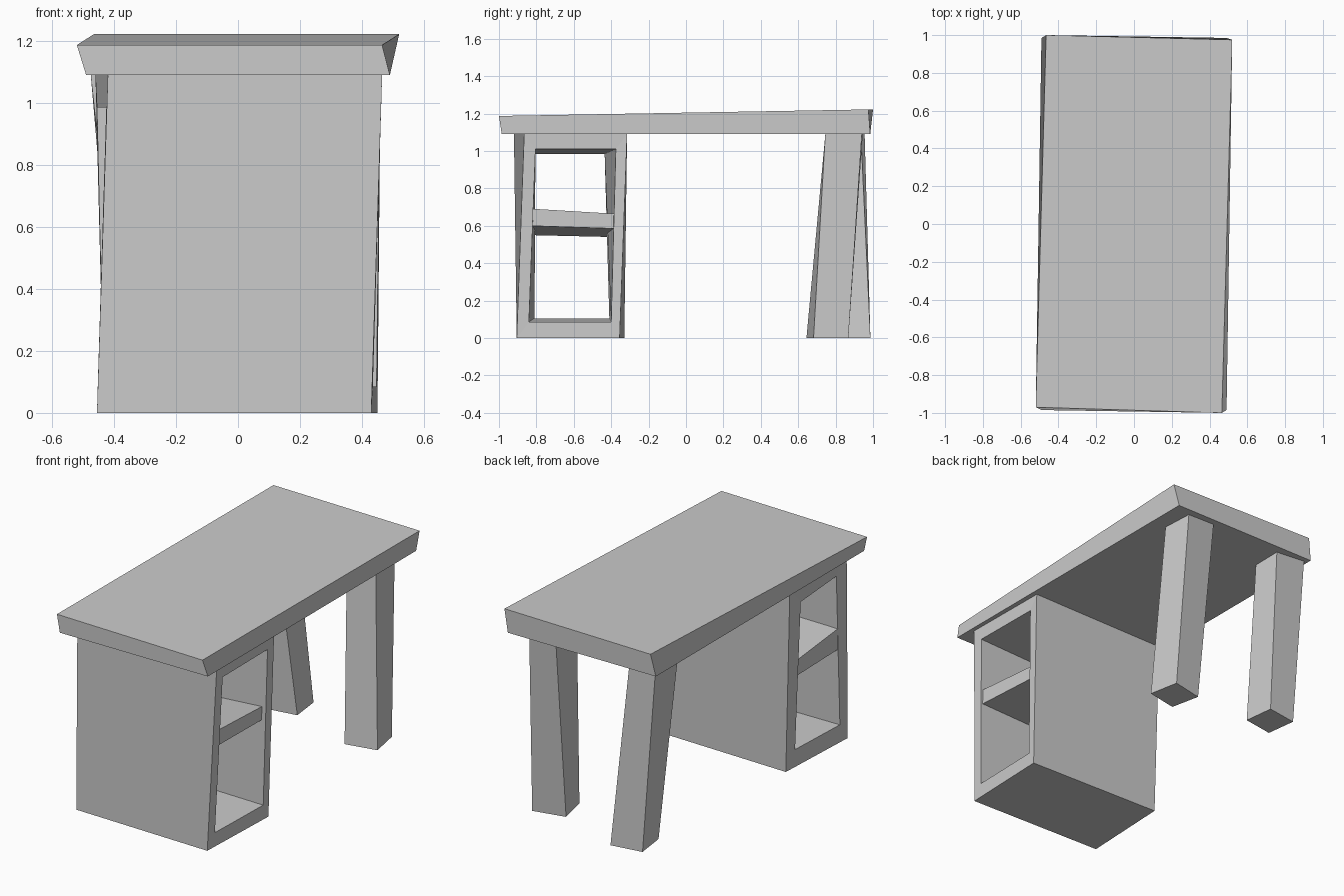
import bpy

# Shared helpers: every part is a slightly skewed block
def make(name, verts, faces):
    mesh = bpy.data.meshes.new(name)
    mesh.from_pydata(verts, [], faces)
    mesh.update()
    obj = bpy.data.objects.new(name, mesh)
    bpy.context.collection.objects.link(obj)
    return obj

# Corner order: front left, front right, back right, back left
SIDES = [(i, (i + 1) % 4, (i + 1) % 4 + 4, i + 4) for i in range(4)]

def block(name, low, high):
    make(name, low + high, [(3, 2, 1, 0), (4, 5, 6, 7)] + SIDES)

def at(z, points):
    return [(x, y, z) for x, y in points]

# Sloping table top
block("table_top",
      at(1.09, [(-.49, -.985), (.49, -.985), (.49, .985), (-.49, .985)]),
      [(-.52, -.97, 1.187), (.465, -1.0, 1.187), (.52, .975, 1.222), (-.465, 1.0, 1.222)])

# Two crooked legs
block("right_leg",
      at(0, [(.255, .644), (.446, .682), (.411, .868), (.216, .826)]),
      at(1.09, [(.2, .745), (.39, .745), (.38, .94), (.2, .945)]))
block("left_leg",
      at(0, [(-.358, .771), (-.168, .801), (-.19, .986), (-.382, .957)]),
      at(1.09, [(-.475, .76), (-.283, .745), (-.28, .935), (-.465, .955)]))

# Cabinet: side outlines and openings, joined by an open tunnel
# Loop order on each side: front bottom, back bottom, back top, front top
right_out = [(.43, -.905, 0), (.45, -.355, 0), (.46, -.315, 1.09), (.465, -.865, 1.09)]
right_in = [(.435, -.84, .085), (.447, -.40, .085), (.458, -.375, 1.01), (.462, -.805, 1.01)]
left_out = [(-.455, -.88, 0), (-.43, -.33, 0), (-.46, -.325, 1.09), (-.42, -.92, 1.09)]
left_in = [(-.452, -.81, .105), (-.435, -.41, .105), (-.455, -.435, .985), (-.425, -.815, .985)]
faces = []
for i in range(4):
    j = (i + 1) % 4
    faces += [(i, j, 4 + j, 4 + i),              # right frame
              (8 + j, 8 + i, 12 + i, 12 + j),    # left frame
              (j, i, 8 + i, 8 + j),              # outer shell
              (4 + i, 4 + j, 12 + j, 12 + i)]    # inner tunnel
make("cabinet", right_out + right_in + left_out + left_in, faces)

# Shelf across the opening, its ends tucked into the walls
block("cabinet_shelf",
      [(-.435, -.83, .55), (.44, -.84, .60), (.428, -.375, .585), (-.435, -.40, .54)],
      [(-.435, -.83, .675), (.44, -.84, .692), (.428, -.375, .664), (-.435, -.40, .63)])
